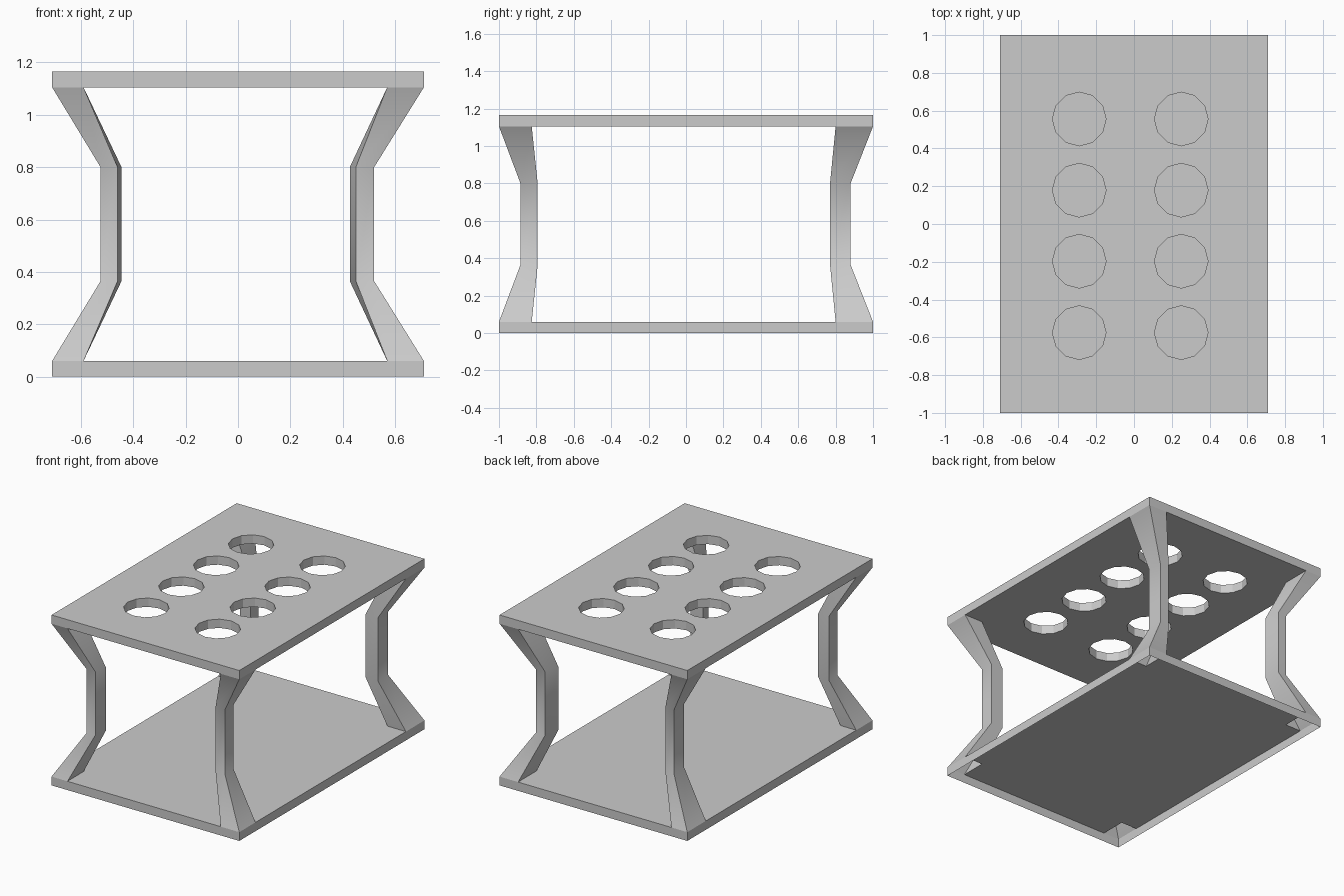
import bpy, bmesh, math

if "Cube" in bpy.data.objects:
    bpy.data.objects.remove(bpy.data.objects["Cube"])

# Overall dimensions
W, D = 0.71, 1.0
Z_TRAY, Z_UNDER, Z_TOP = 0.06, 1.105, 1.165
CORNERS = [(-1, -1), (1, -1), (1, 1), (-1, 1)]
RECT = [(sx * W, sy * D) for sx, sy in CORNERS]

# Per side: (foot inner, waist outer, waist front-inner, waist back-inner)
LEG_X = {-1: (-0.59, -0.525, -0.46, -0.445), 1: (0.57, 0.52, 0.45, 0.427)}
# Per side: (foot inner, waist outer, waist inner)
LEG_Y = {-1: (-0.825, -0.885, -0.793), 1: (0.80, 0.88, 0.77)}


def finish(bm, name, recalc=False):
    if recalc:
        bmesh.ops.recalc_face_normals(bm, faces=bm.faces[:])
    mesh = bpy.data.meshes.new(name)
    bm.to_mesh(mesh)
    bm.free()
    obj = bpy.data.objects.new(name, mesh)
    bpy.context.collection.objects.link(obj)
    return obj


def ring(bm, points, z):
    return [bm.verts.new((x, y, z)) for x, y in points]


def bridge(bm, low, high):
    n = len(low)
    for i in range(n):
        j = (i + 1) % n
        bm.faces.new((low[i], low[j], high[j], high[i]))


def foot(sx, sy):
    xi, yi = LEG_X[sx][0], LEG_Y[sy][0]
    return [(sx * W, sy * D), (xi, sy * D), (xi, yi), (sx * W, yi)]


# Top plate: solid slab with two columns of four 12-sided holes
bm = bmesh.new()
loops = [RECT]
for cx in (-0.29, 0.25):
    for cy in (-0.575, -0.197, 0.179, 0.556):
        loops.append([(cx + 0.142 * math.cos(math.tau * k / 12),
                       cy + 0.142 * math.sin(math.tau * k / 12)) for k in range(12)])
edges = {Z_UNDER: [], Z_TOP: []}
for pts in loops:
    low, high = ring(bm, pts, Z_UNDER), ring(bm, pts, Z_TOP)
    bridge(bm, low, high)
    for z, vs in ((Z_UNDER, low), (Z_TOP, high)):
        edges[z] += [bm.edges.get((vs[i - 1], vs[i])) for i in range(len(vs))]
for es in edges.values():
    bmesh.ops.triangle_fill(bm, edges=es, use_beauty=True, normal=(0, 0, 1))
finish(bm, "top_plate", recalc=True)

# Bottom tray: open underneath, floor notched where the hollow legs stand
bm = bmesh.new()
bridge(bm, ring(bm, RECT, 0), ring(bm, RECT, Z_TRAY))
outline = []
for sx, sy in CORNERS:
    notch = foot(sx, sy)[1:]
    outline += notch if sx * sy < 0 else notch[::-1]
bm.faces.new(ring(bm, outline, Z_TRAY))
finish(bm, "bottom_tray")

# Legs: hollow four-sided tubes pinched inwards at the waist
for sx, sy in CORNERS:
    _, xo, xa, xb = LEG_X[sx]
    _, yo, yi = LEG_Y[sy]
    waist = [(xo, yo), (xa, yo), (xb, yi), (xo, yi)]
    bm = bmesh.new()
    rings = []
    for pts, z in ((foot(sx, sy), Z_TRAY), (waist, 0.365),
                   (waist, 0.80), (foot(sx, sy), Z_UNDER)):
        r = ring(bm, pts, z)
        rings.append(r if sx * sy > 0 else r[::-1])
    for low, high in zip(rings, rings[1:]):
        bridge(bm, low, high)
    leg = finish(bm, f"{'front' if sy < 0 else 'back'}_{'left' if sx < 0 else 'right'}_leg")
    bpy.ops.object.select_all(action='DESELECT')
    leg.select_set(True)
    bpy.context.view_layer.objects.active = leg
    bpy.ops.object.shade_smooth_by_angle(angle=math.radians(35))
